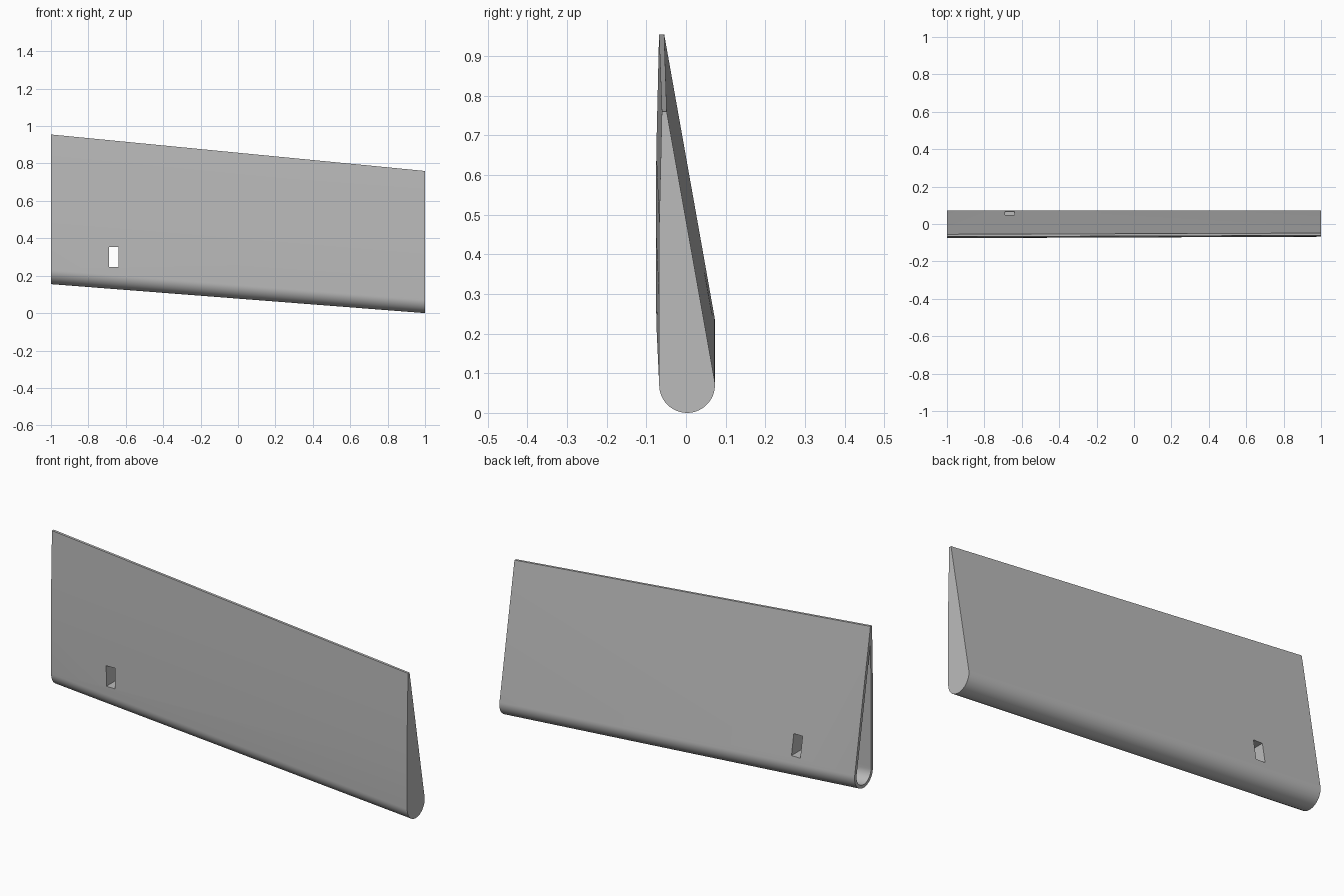
import bpy, bmesh
from math import sin, cos, pi, radians

cube = bpy.data.objects.get("Cube")
if cube:
    bpy.data.objects.remove(cube)

WALL = 0.016
RADIUS = 0.074
ARC_STEPS = 28

mat = bpy.data.materials.new("light_grey")
mat.use_nodes = True
GREY = (0.5, 0.5, 0.5, 1)
mat.diffuse_color = GREY
mat.node_tree.nodes["Principled BSDF"].inputs["Base Color"].default_value = GREY


def profile(inset, tip):
    """Wedge section: slanted back, round bottom, nearly upright front, then the tip."""
    start, end = radians(10), -pi
    r = RADIUS - inset
    pts = []
    for i in range(ARC_STEPS + 1):
        a = start + (end - start) * i / ARC_STEPS
        pts.append((-0.001 + r * cos(a), RADIUS + r * sin(a)))
    return pts + [(-0.0755 + inset, 0.30), (-0.075 + inset, 0.5)] + tip


def place(x, y, z):
    """Slope and taper the section along the length, keeping the back flush."""
    s = 1 - 0.025 * (x + 1)
    return (x, 0.073 - s * (0.073 - y), 0.0775 * (1 - x) + s * z)


def new_object(name, bm):
    bmesh.ops.recalc_face_normals(bm, faces=bm.faces)
    mesh = bpy.data.meshes.new(name)
    bm.to_mesh(mesh)
    bm.free()
    mesh.materials.append(mat)
    obj = bpy.data.objects.new(name, mesh)
    bpy.context.collection.objects.link(obj)
    return obj


def loft(name, pts, x0, x1):
    bm = bmesh.new()
    rings = [[bm.verts.new(place(x, y, z)) for y, z in pts] for x in (x0, x1)]
    for ring in rings:
        bm.faces.new(ring)
    n = len(pts)
    for i in range(n):
        j = (i + 1) % n
        bm.faces.new((rings[0][i], rings[0][j], rings[1][j], rings[1][i]))
    return new_object(name, bm)


def box(name, center, size):
    bm = bmesh.new()
    bmesh.ops.create_cube(bm, size=1)
    bmesh.ops.scale(bm, vec=size, verts=bm.verts)
    bmesh.ops.translate(bm, vec=center, verts=bm.verts)
    return new_object(name, bm)


def cut(obj, cutter):
    mod = obj.modifiers.new("cut", 'BOOLEAN')
    mod.operation = 'DIFFERENCE'
    mod.solver = 'EXACT'
    mod.object = cutter
    bpy.context.view_layer.objects.active = obj
    bpy.ops.object.modifier_apply(modifier=mod.name)
    bpy.data.objects.remove(cutter)


# Outer shell and the cavity that opens at the taller end
shell = loft("wedge_shell", profile(0, [(-0.068, 0.8), (-0.055, 0.8)]), -1, 1)
cavity = loft("cavity", profile(WALL, [(-0.0555, 0.712)]), -1.1, 1 - WALL)

# Lined window passing through both walls
center = (-0.665, 0, 0.3)
cut(cavity, box("window_sleeve", center, (0.07, 0.5, 0.12)))
cut(shell, cavity)
cut(shell, box("window_hole", center, (0.05, 0.6, 0.105)))

# Smooth rounded edge, crisp corners
bpy.ops.object.select_all(action='DESELECT')
shell.select_set(True)
bpy.context.view_layer.objects.active = shell
bpy.ops.object.shade_smooth_by_angle(angle=radians(30))
